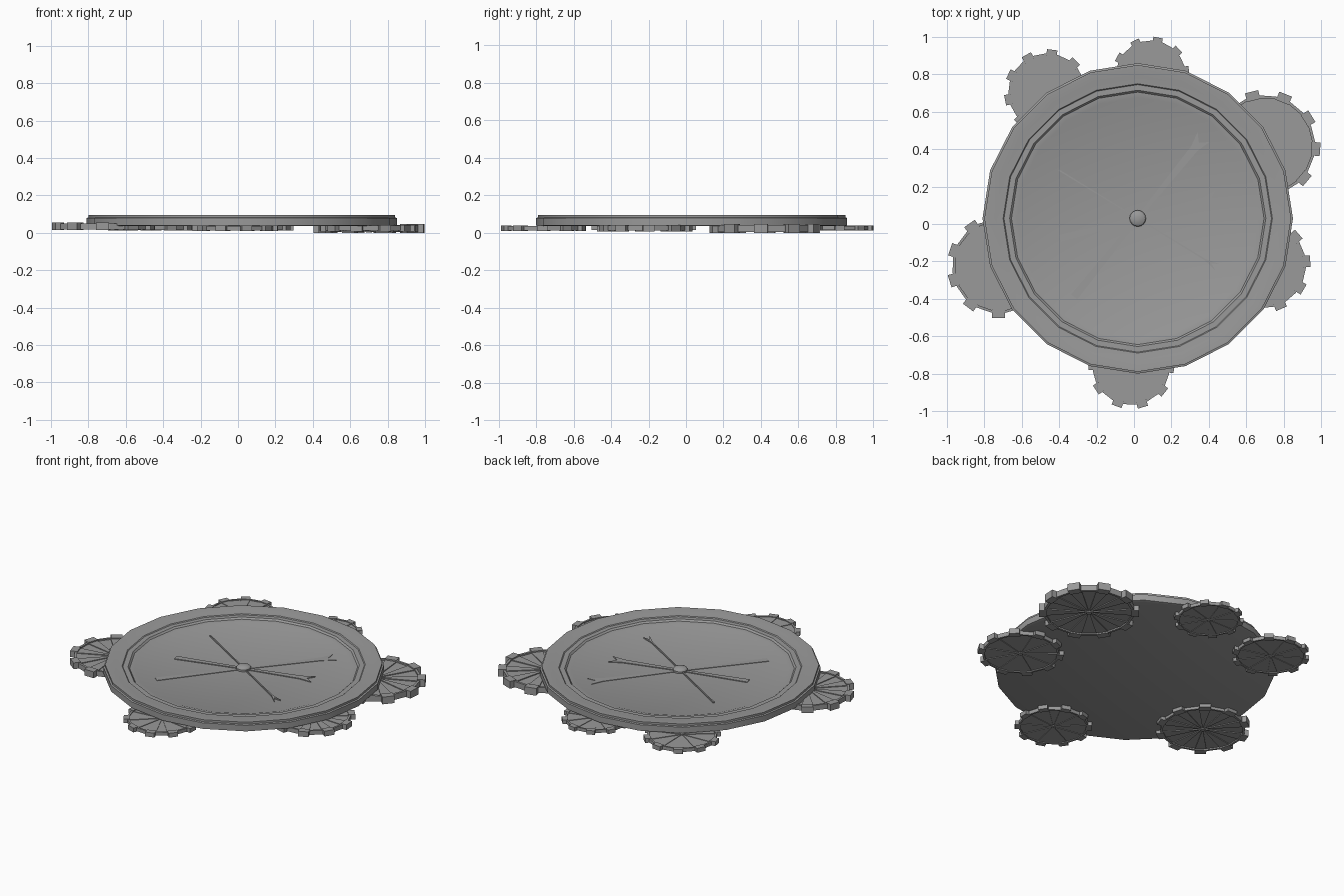
import bpy, bmesh, math
from mathutils import Matrix, Vector

if "Cube" in bpy.data.objects:
    bpy.data.objects.remove(bpy.data.objects["Cube"])

grey = bpy.data.materials.new("plain grey")
grey.diffuse_color = (0.32, 0.32, 0.32, 1)
grey.use_nodes = True
grey.node_tree.nodes["Principled BSDF"].inputs["Base Color"].default_value = grey.diffuse_color
CX, CY = 0.02, 0.03


def finish(name, bm, smooth=False):
    bmesh.ops.recalc_face_normals(bm, faces=bm.faces[:])
    me = bpy.data.meshes.new(name)
    bm.to_mesh(me)
    bm.free()
    me.materials.append(grey)
    ob = bpy.data.objects.new(name, me)
    bpy.context.collection.objects.link(ob)
    if smooth:
        bpy.context.view_layer.objects.active = ob
        ob.select_set(True)
        bpy.ops.object.shade_smooth_by_angle(angle=math.radians(30))
        ob.select_set(False)
    return ob


def prism(bm, pts, z0, z1):
    lo = [bm.verts.new((x, y, z0)) for x, y in pts]
    hi = [bm.verts.new((x, y, z1)) for x, y in pts]
    n = len(pts)
    bm.faces.new(lo[::-1])
    bm.faces.new(hi)
    for i in range(n):
        j = (i + 1) % n
        bm.faces.new((lo[i], lo[j], hi[j], hi[i]))


def lathe(name, profile, sides, phase):
    """Revolve (radius, z) rows; both ends are closed with caps."""
    bm = bmesh.new()
    rows = []
    for r, z in profile:
        rows.append([bm.verts.new((CX + r * math.cos(phase + math.tau * i / sides),
                                   CY + r * math.sin(phase + math.tau * i / sides), z))
                     for i in range(sides)])
    for a, b in zip(rows, rows[1:]):
        for i in range(sides):
            j = (i + 1) % sides
            bm.faces.new((a[i], a[j], b[j], b[i]))
    bm.faces.new(rows[0][::-1])
    bm.faces.new(rows[-1])
    return finish(name, bm, True)


# Clock body: outer wall, stepped rim and sunken dial
lathe("clock_body", [(0.815, 0.035), (0.83, 0.04), (0.83, 0.079), (0.82, 0.082),
                     (0.82, 0.095), (0.805, 0.095), (0.76, 0.089), (0.72, 0.086),
                     (0.715, 0.081), (0.685, 0.081), (0.675, 0.071), (0.645, 0.069),
                     (0.625, 0.062)], 20, math.pi / 2)

# Centre pin
lathe("centre_pin", [(0.044, 0.06), (0.044, 0.074), (0.038, 0.082), (0.024, 0.088),
                     (0.008, 0.09)], 16, 0)


def polar(r, a):
    return r * math.cos(a), r * math.sin(a)


def gear(name, x, y, z0, z1, radius, phase):
    """Ten-toothed wheel with rim, thin web, wedge spokes and hub."""
    bm = bmesh.new()
    step = math.tau / 20
    start = math.radians(phase) - step / 2
    h = z1 - z0
    body, inner = radius * 0.9, radius * 0.85
    prism(bm, [polar(inner * 1.01, start + i * step) for i in range(20)],
          z0 + 0.3 * h, z1 - 0.3 * h)
    for i in range(20):
        a, b = start + i * step, start + (i + 1) * step
        prism(bm, [polar(inner, a), polar(body, a), polar(body, b), polar(inner, b)],
              z0 + 0.1 * h, z1 - 0.1 * h)
        if i % 2 == 0:
            m, q = (a + b) / 2, step * 0.46
            prism(bm, [polar(inner * 0.99, m - q), polar(radius, m - q * 0.85),
                       polar(radius, m + q * 0.85), polar(inner * 0.99, m + q)], z0, z1)
            prism(bm, [polar(0.02 * radius, m - q), polar(inner, m - q),
                       polar(inner, m + q), polar(0.02 * radius, m + q)],
                  z0 + 0.18 * h, z1 - 0.18 * h)
    prism(bm, [polar(radius * 0.055, i * math.tau / 10) for i in range(10)],
          z0 + 0.05 * h, z1 - 0.05 * h)
    bmesh.ops.transform(bm, matrix=Matrix.Translation((x, y, 0)), verts=bm.verts[:])
    finish(name, bm)


gear("gear_back_left", -0.465, 0.705, 0.012, 0.04, 0.23, 11)
gear("gear_back", 0.09, 0.795, 0.012, 0.038, 0.207, 7)
gear("gear_right_back", 0.70, 0.42, 0.0, 0.047, 0.298, -4)
gear("gear_right_front", 0.69, -0.22, 0.008, 0.042, 0.255, 5)
gear("gear_front", -0.015, -0.76, 0.01, 0.038, 0.23, 250)
gear("gear_left", -0.72, -0.225, 0.014, 0.055, 0.28, 17)


def hand(name, angle, tail, tip, w_mid, w_end, barb, z):
    """Flat hand that widens from the pin and ends in a swallowtail."""
    bm = bmesh.new()
    neck = tip - 0.08
    half = [(-tail, w_end), (0, w_mid), (neck, w_end), (tip, barb)]
    pts = [(px, -py) for px, py in half] + [(tip - 0.04, 0)]
    pts += [(px, py) for px, py in reversed(half)]
    prism(bm, pts, 0.06, z)
    bmesh.ops.transform(bm, matrix=Matrix.Translation((CX, CY, 0)) @
                        Matrix.Rotation(math.radians(angle), 4, 'Z'), verts=bm.verts[:])
    finish(name, bm)


hand("second_hand", -31.5, 0.495, 0.50, 0.003, 0.004, 0.02, 0.070)
hand("hour_hand", 14.5, 0.43, 0.44, 0.01, 0.02, 0.04, 0.067)
hand("minute_hand", 51, 0.54, 0.56, 0.01, 0.021, 0.042, 0.065)
